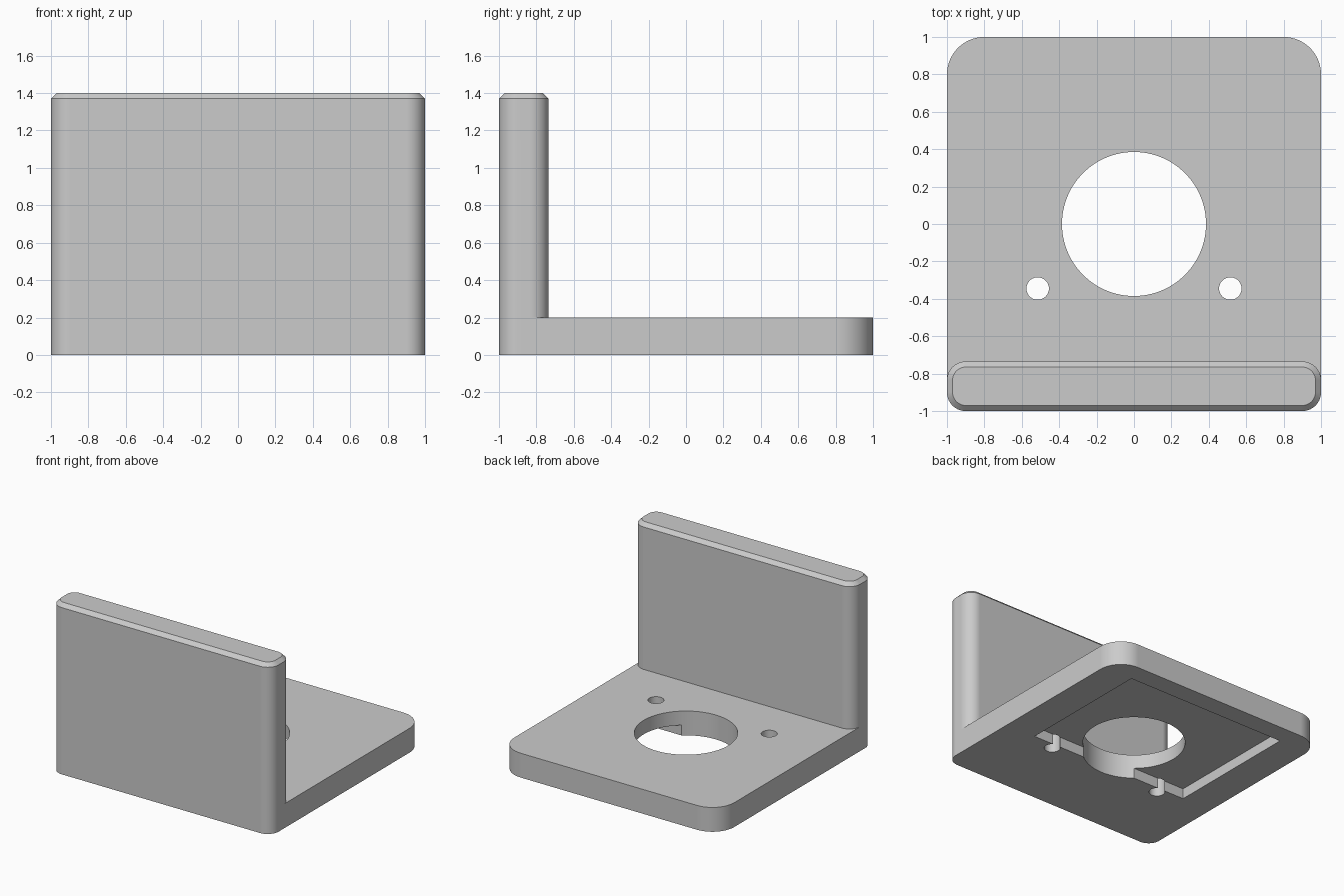
import bpy, bmesh
from math import sin, cos, pi, radians

cube = bpy.data.objects.get("Cube")
if cube:
    bpy.data.objects.remove(cube, do_unlink=True)

grey = bpy.data.materials.new("plain grey")
grey.use_nodes = True
colour = (0.6, 0.6, 0.6, 1)
grey.diffuse_color = colour
grey.node_tree.nodes["Principled BSDF"].inputs["Base Color"].default_value = colour


def rounded(x, y0, y1, front_r, back_r, steps=14):
    """Rounded rectangle outline, counter-clockwise from the back left corner."""
    corners = [(x, y1, back_r), (-x, y1, back_r), (-x, y0, front_r), (x, y0, front_r)]
    signs = [(1, 1), (-1, 1), (-1, -1), (1, -1)]
    points = []
    for i, ((cx, cy, r), (sx, sy)) in enumerate(zip(corners, signs)):
        for k in range(steps + 1):
            a = (i + k / steps) * pi / 2
            points.append((cx - sx * r + r * cos(a), cy - sy * r + r * sin(a)))
    return points


def circle(cx, cy, r, steps):
    angles = [2 * pi * k / steps for k in range(steps)]
    return [(cx + r * cos(a), cy + r * sin(a)) for a in angles]


def loft(name, layers):
    """Closed solid through outlines stacked at given heights."""
    bm = bmesh.new()
    rings = [[bm.verts.new((x, y, z)) for x, y in outline] for outline, z in layers]
    n = len(rings[0])
    for low, high in zip(rings, rings[1:]):
        for i in range(n):
            j = (i + 1) % n
            bm.faces.new((low[i], low[j], high[j], high[i]))
    bm.faces.new(rings[0][::-1])
    bm.faces.new(rings[-1])
    mesh = bpy.data.meshes.new(name)
    bm.to_mesh(mesh)
    bm.free()
    mesh.materials.append(grey)
    obj = bpy.data.objects.new(name, mesh)
    bpy.context.collection.objects.link(obj)
    return obj


def combine(body, other, operation):
    mod = body.modifiers.new(operation.title(), "BOOLEAN")
    mod.operation, mod.solver, mod.object = operation, "EXACT", other
    bpy.context.view_layer.objects.active = body
    bpy.ops.object.modifier_apply(modifier=mod.name)
    bpy.data.objects.remove(other, do_unlink=True)


# Flat base plate with broad back corners
plate_outline = rounded(1, -1, 1, 0.1, 0.2)
bracket = loft("angle_bracket", [(plate_outline, 0), (plate_outline, 0.2)])

# Upright wall with a chamfered top
c = 0.03
wall_outline = rounded(1, -1, -0.735, 0.1, 0.1)
wall_top = rounded(1 - c, -1 + c, -0.735 - c, 0.1 - c, 0.1 - c)
wall = loft("upright_wall", [(wall_outline, 0), (wall_outline, 1.4 - c), (wall_top, 1.4)])
combine(bracket, wall, "UNION")

# Rectangular pocket in the underside
pocket = [(0.73, 0.84), (-0.73, 0.84), (-0.73, -0.295), (0.73, -0.295)]
combine(bracket, loft("pocket_cutter", [(pocket, -0.1), (pocket, 0.085)]), "DIFFERENCE")

# Large centre hole and two screw holes
for x, y, r, steps in [(0, 0, 0.385, 96), (0.515, -0.345, 0.06, 40), (-0.515, -0.345, 0.06, 40)]:
    hole = circle(x, y, r, steps)
    combine(bracket, loft("hole_cutter", [(hole, -0.1), (hole, 0.3)]), "DIFFERENCE")

# Smooth rounded corners, crisp edges
bpy.ops.object.select_all(action="DESELECT")
bracket.select_set(True)
bpy.context.view_layer.objects.active = bracket
bpy.ops.object.shade_smooth_by_angle(angle=radians(25))
weighted = bracket.modifiers.new("Weighted Normal", "WEIGHTED_NORMAL")
weighted.keep_sharp = True
